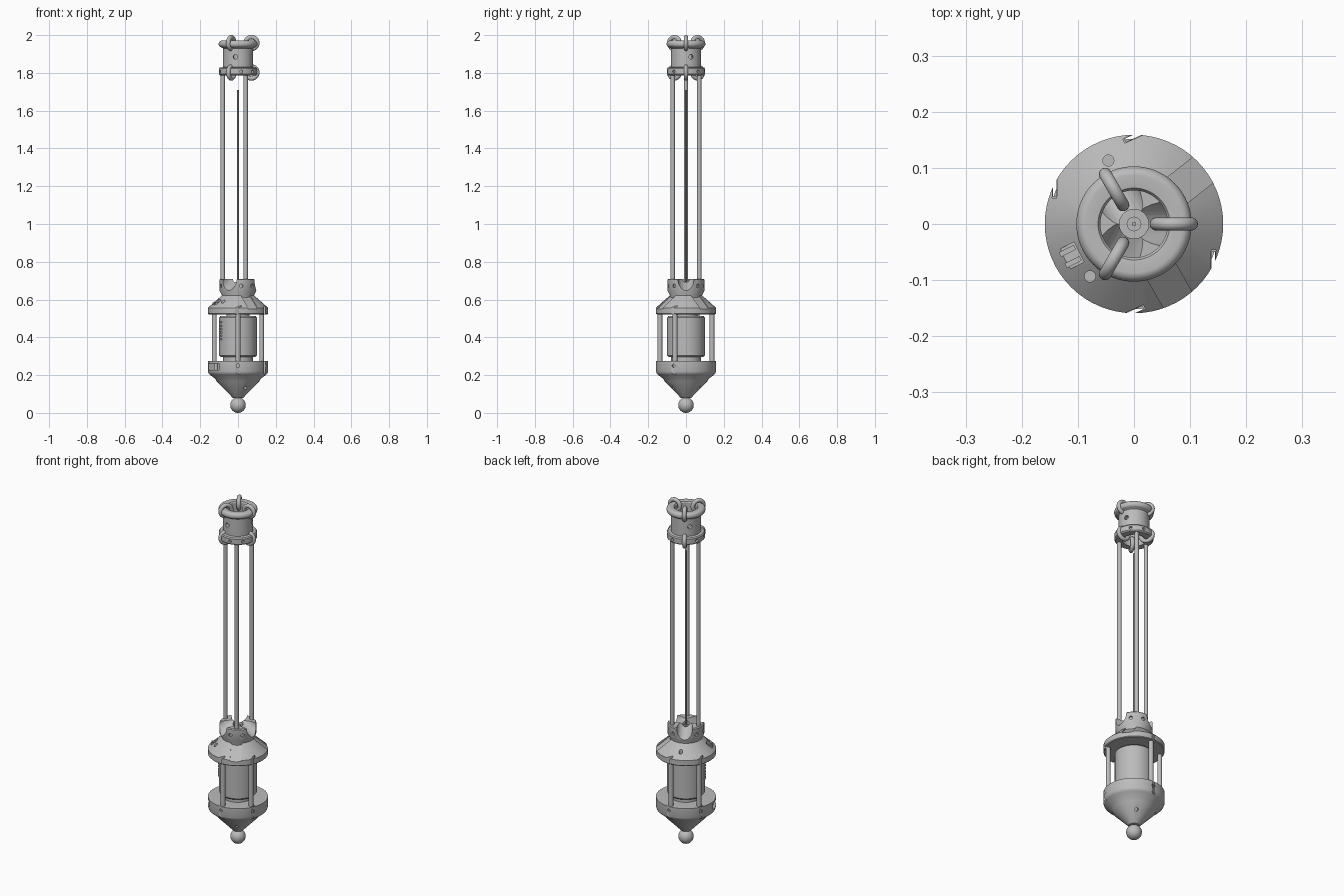
import bpy, math
from mathutils import Vector, Matrix

if "Cube" in bpy.data.objects:
    bpy.data.objects.remove(bpy.data.objects["Cube"])

grey = bpy.data.materials.new("light_grey")
grey.diffuse_color = (0.5, 0.5, 0.5, 1)
grey.use_nodes = True
grey.node_tree.nodes["Principled BSDF"].inputs["Base Color"].default_value = grey.diffuse_color


def finish(ob, name, angle=30):
    ob.name = name
    ob.data.materials.clear()
    ob.data.materials.append(grey)
    bpy.ops.object.select_all(action='DESELECT')
    ob.select_set(True)
    bpy.context.view_layer.objects.active = ob
    bpy.ops.object.shade_smooth_by_angle(angle=math.radians(angle))
    return ob


def polar(r, deg, z=0.0):
    a = math.radians(deg)
    return Vector((r * math.cos(a), r * math.sin(a), z))


def lathe(name, profile, n=64):
    """Revolve (r, z) points; r = 0 ends close the solid, otherwise the loop is closed."""
    verts, rings, faces = [], [], []
    for r, z in profile:
        if r == 0:
            rings.append([len(verts)] * n)
            verts.append((0, 0, z))
        else:
            rings.append(list(range(len(verts), len(verts) + n)))
            verts += [polar(r, 360 * i / n, z) for i in range(n)]
    pairs = list(zip(rings, rings[1:]))
    if profile[0][0] and profile[-1][0]:
        pairs.append((rings[-1], rings[0]))
    for a, b in pairs:
        for i in range(n):
            j = (i + 1) % n
            faces.append(list(dict.fromkeys((a[i], a[j], b[j], b[i]))))
    me = bpy.data.meshes.new(name)
    me.from_pydata(verts, [], faces)
    ob = bpy.data.objects.new(name, me)
    bpy.context.collection.objects.link(ob)
    return finish(ob, name)


def rod(name, p, q, r, n=20):
    p, q = Vector(p), Vector(q)
    bpy.ops.mesh.primitive_cylinder_add(vertices=n, radius=r, depth=(q - p).length)
    ob = bpy.context.object
    ob.matrix_world = Matrix.Translation((p + q) / 2) @ (q - p).to_track_quat('Z', 'Y').to_matrix().to_4x4()
    return finish(ob, name)


def block(name, loc, size, turn=0, tilt=0):
    bpy.ops.mesh.primitive_cube_add(size=1)
    ob = bpy.context.object
    ob.matrix_world = (Matrix.Translation(loc) @ Matrix.Rotation(math.radians(turn), 4, 'Z')
                       @ Matrix.Rotation(math.radians(tilt), 4, 'Y') @ Matrix.Diagonal((*size, 1)))
    return finish(ob, name)


def cut(ob, cutters):
    for c in cutters:
        m = ob.modifiers.new("cut", 'BOOLEAN')
        m.operation, m.solver, m.object = 'DIFFERENCE', 'EXACT', c
        bpy.ops.object.select_all(action='DESELECT')
        ob.select_set(True)
        bpy.context.view_layer.objects.active = ob
        bpy.ops.object.modifier_apply(modifier=m.name)
        bpy.data.objects.remove(c, do_unlink=True)
    finish(ob, ob.name)


POSTS = (90, 155, 270, 335)

# Ball tip
bpy.ops.mesh.primitive_uv_sphere_add(segments=32, ring_count=16, radius=0.041, location=(0, 0, 0.041))
finish(bpy.context.object, "ball_tip", 60)

# Lower cone with bowl rim, side slot, edge slits and screw holes
bowl = lathe("lower_bowl", [(0, 0.075), (0.028, 0.08), (0.113, 0.168), (0.118, 0.178), (0.15, 0.203),
                            (0.156, 0.21), (0.159, 0.22), (0.159, 0.275), (0, 0.275)])
cut(bowl, [block("slot_cutter", polar(0.14, 210, 0.244), (0.10, 0.11, 0.034), 210)]
    + [block("slit_cutter", polar(0.156, a, 0.26), (0.006, 0.034, 0.11), a + 24) for a in POSTS]
    + [rod("hole_cutter", polar(0.145, a, 0.25), polar(0.18, a, 0.25), 0.009, 16) for a in POSTS]
    + [rod("hole_cutter", polar(0.06, a, 0.145), polar(0.12, a, 0.105), 0.009, 16)
       for a in (60, 180, 300)])
rod("slot_pin", polar(0.135, 210, 0.22), polar(0.135, 210, 0.275), 0.010)

# Inner canister with foot and neck
lathe("canister", [(0, 0.27), (0.08, 0.27), (0.08, 0.295), (0.093, 0.297), (0.1, 0.305), (0.1, 0.505),
                   (0.094, 0.512), (0.06, 0.512), (0.06, 0.53), (0, 0.53)])
for i in range(6):
    block("canister_tooth", polar(0.098, 205, 0.39 + i * 0.018), (0.016, 0.02, 0.009), 205)

# Four posts holding the flange over the bowl
for a in POSTS:
    rod("cage_post", polar(0.138, a, 0.27), polar(0.138, a, 0.53), 0.0125)

# Conical upper flange with edge slits, sloped flat chutes, latch recess and bolt holes
flange = lathe("upper_flange", [(0, 0.522), (0.155, 0.522), (0.159, 0.526), (0.159, 0.556), (0.153, 0.562),
                                (0.085, 0.622), (0, 0.622)])
cut(flange, [block("slit_cutter", polar(0.156, a, 0.545), (0.008, 0.04, 0.08), a + 24) for a in POSTS]
    + [block("chute_cutter", polar(0.128, a, 0.597), (0.13, 0.058, 0.034), a, 40) for a in (38, 300)]
    + [block("latch_cutter", polar(0.135, 207, 0.6), (0.05, 0.04, 0.05), 207)]
    + [rod("hole_cutter", polar(0.122, a, 0.565), polar(0.122, a, 0.64), 0.01, 16) for a in (112, 230)])
for s in (-1, 1):
    block("latch_tab", polar(0.128, 207 + s * 5, 0.574), (0.03, 0.009, 0.02), 207)

# Crown with three sloped scoops between the rods
crown = lathe("crown", [(0, 0.60), (0.085, 0.60), (0.085, 0.622), (0.097, 0.645), (0.097, 0.705),
                        (0.092, 0.71), (0.026, 0.71), (0.026, 0.68), (0, 0.68)])
cut(crown, [rod("scoop_cutter", polar(0.025, a, 0.742), polar(0.18, a, 0.645), 0.042, 32)
            for a in (0, 120, 240)]
    + [rod("hole_cutter", polar(0.088, a, 0.672), polar(0.12, a, 0.672), 0.010, 16)
       for a in (40, 80, 160, 200, 280, 320)])

# Long rods and thin central wire
for a in (60, 180, 300):
    rod("long_rod", polar(0.081, a, 0.64), polar(0.081, a, 1.82), 0.0115)
rod("centre_wire", (0, 0, 0.66), (0, 0, 1.71), 0.004, 12)
rod("wire_socket", (0, 0, 0.66), (0, 0, 0.69), 0.013)

# Hollow head: barrel between lower collar and rounded top rim
rim = [(0.087 + 0.016 * math.cos(math.radians(t)), 1.953 + 0.018 * math.sin(math.radians(t)))
       for t in range(-90, 91, 20)]
head = lathe("head_barrel", [(0.06, 1.787), (0.095, 1.787), (0.101, 1.793), (0.101, 1.822), (0.096, 1.828),
                             (0.08, 1.83), (0.08, 1.93)] + rim + [(0.064, 1.968), (0.06, 1.962)])
cut(head, [rod("port_cutter", polar(0.04, a, 1.885), polar(0.12, a, 1.885), 0.012, 16)
           for a in (20, 140, 260)]
    + [rod("port_cutter", polar(0.088, a, 1.807), polar(0.12, a, 1.807), 0.008, 16)
       for a in (40, 80, 160, 200, 280, 320)])

# Upright rings looped through both ends of the head, with their lugs
for a in (0, 120, 240):
    for z, s in ((1.958, -1), (1.802, 1)):
        bpy.ops.mesh.primitive_torus_add(major_segments=40, minor_segments=14, major_radius=0.0315,
                                         minor_radius=0.0115, location=polar(0.071, a, z),
                                         rotation=(math.pi / 2, 0, math.radians(a)))
        finish(bpy.context.object, "loop_ring", 60)
        block("ring_lug", polar(0.07, a, z + s * 0.018), (0.022, 0.034, 0.02), a)
